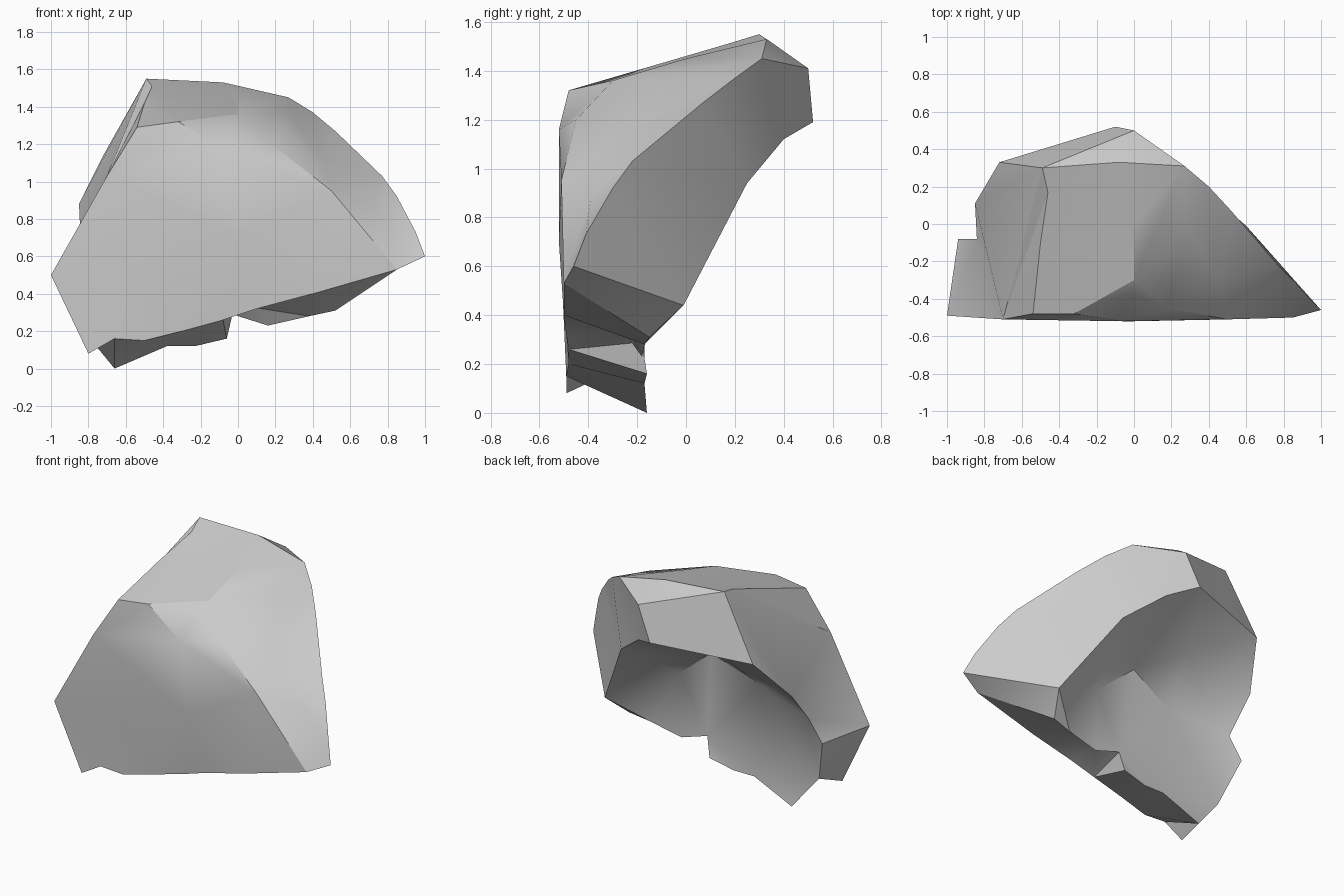
import bpy
import bmesh
from mathutils import Vector
from mathutils.geometry import delaunay_2d_cdt

default_cube = bpy.data.objects.get("Cube")
if default_cube:
    bpy.data.objects.remove(default_cube, do_unlink=True)

# Stone colour
stone = bpy.data.materials.new("grey_stone")
stone.use_nodes = True
stone.diffuse_color = (0.6, 0.6, 0.6, 1)
shader = next(n for n in stone.node_tree.nodes if n.type == "BSDF_PRINCIPLED")
shader.inputs["Base Color"].default_value = stone.diffuse_color

# Rim of the outer skin, in four stretches running around the fragment
outer_rim = {
    "side": [(1, -.46, .6), (.95, -.41, .73), (.85, -.3, .92), (.77, -.22, 1.03),
             (.52, .07, 1.27), (.4, .2, 1.37), (.27, .31, 1.45)],
    "back": [(-.08, .33, 1.53)],
    "flank": [(-.49, .3, 1.55), (-.46, .17, 1.51), (-.5, -.1, 1.42),
              (-.54, -.48, 1.29), (-.7, -.51, 1.03)],
    "base": [(-1, -.49, .5), (-.8, -.49, .08), (-.66, -.49, .16), (-.5, -.49, .15),
             (-.3, -.48, .2), (-.08, -.48, .26), (.1, -.49, .32), (.4, -.5, .4),
             (.85, -.5, .53)],
}

# Rim of the hollow, in the same four stretches
inner_rim = {
    "side": [(.6, -.01, .44), (.3, .25, .94), (.07, .4, 1.12)],
    "back": [(-.1, .52, 1.19)],
    "flank": [(-.72, .33, 1.14), (-.85, .11, .88), (-.84, -.08, .66)],
    "base": [(-.94, -.08, .52), (-.84, -.19, .22), (-.66, -.16, 0), (-.38, -.17, .12),
             (-.23, -.17, .12), (-.06, -.16, .16), (-.03, -.18, .29),
             (.16, -.18, .23), (.38, -.17, .28), (.52, -.15, .31)],
}

# Brow line across the front, bumps on the skin, and the depth of the hollow
brow = [(-.54, -.48, 1.29), (-.32, -.48, 1.32), (-.06, -.52, 1.16),
        (.5, -.51, .95), (.85, -.5, .53)]
bumps = [(0, -.3, 1.36), (.18, -.45, 1.2), (.45, -.3, 1.13), (.73, -.39, .88),
         (0, 0, 1.45), (.28, -.02, 1.36), (0, -.52, .7), (-.6, -.51, .6)]
hollow = [(-.41, -.17, .74), (.16, -.17, .66), (-.1, -.12, .88), (-.35, .1, 1),
          (-.62, -.08, .8)]

# Points of the broken edge that lie off both rims
shelf_point = (0, .5, 1.41)
notch_point = (.1, -.25, .325)

bm = bmesh.new()
made = {}


def vert(point):
    """Return the one vertex at a point, making it when needed."""
    if point not in made:
        made[point] = bm.verts.new(point)
    return made[point]


def verts_at(points):
    return [vert(p) for p in points]


def loop_of(rim):
    return [v for stretch in rim.values() for v in verts_at(stretch)]


def fan(hub, points):
    """Fill between a hub and a chain of points with triangles."""
    chain = verts_at(points)
    for a, b in zip(chain, chain[1:]):
        bm.faces.new((vert(hub), a, b))


def skin(loop, extra, crease=()):
    """Fill a rim with triangles that pass through extra points and a crease."""
    verts = list(dict.fromkeys(loop + extra))
    index = {v: i for i, v in enumerate(verts)}
    edges = [(index[a], index[b]) for a, b in zip(loop, loop[1:] + loop[:1])]
    edges += [(index[a], index[b]) for a, b in zip(crease, crease[1:])]
    flat = [Vector((v.co.x, v.co.z)) for v in verts]
    result = delaunay_2d_cdt(flat, edges, [], 1, 1e-5)
    tris, sources = result[2], result[3]
    for tri in tris:
        bm.faces.new([verts[sources[i][0]] for i in tri])


def stitch(a, b):
    """Join two open chains of vertices by the shorter diagonal each time."""
    i = j = 0
    while i < len(a) - 1 or j < len(b) - 1:
        can_a, can_b = i < len(a) - 1, j < len(b) - 1
        if can_a and can_b:
            step_a = (a[i + 1].co - b[j].co).length < (a[i].co - b[j + 1].co).length
        else:
            step_a = can_a
        if step_a:
            bm.faces.new((a[i], a[i + 1], b[j]))
            i += 1
        else:
            bm.faces.new((a[i], b[j + 1], b[j]))
            j += 1


# Outer skin and hollow
brow_verts = verts_at(brow)
skin(loop_of(outer_rim), brow_verts + verts_at(bumps), brow_verts)
skin(loop_of(inner_rim), verts_at(hollow))

# Small shelf behind the crest
flank = outer_rim["flank"]
fan(shelf_point, [outer_rim["side"][-1], outer_rim["back"][0], flank[0]])

# Sliver beside the brow
fan(flank[-1], flank[:-1])

# Flap hanging under the base
base = inner_rim["base"]
flap = base[-3]
fan(notch_point, base[-4:-1])

# Broken edge between both rims, past the shelf, sliver and flap
outer_edge = dict(outer_rim, back=[shelf_point], flank=[flank[0], flank[-1]])
inner_edge = dict(inner_rim, base=[notch_point if p == flap else p for p in base])
names = list(outer_edge)
for name, following in zip(names, names[1:] + names[:1]):
    stitch(*[verts_at(edge[name] + edge[following][:1])
             for edge in (outer_edge, inner_edge)])

bmesh.ops.recalc_face_normals(bm, faces=bm.faces)
mesh = bpy.data.meshes.new("shell_fragment")
bm.to_mesh(mesh)
bm.free()
mesh.materials.append(stone)
fragment = bpy.data.objects.new("shell_fragment", mesh)
bpy.context.collection.objects.link(fragment)

# Soft skin with sharp broken edges
bpy.ops.object.select_all(action="DESELECT")
fragment.select_set(True)
bpy.context.view_layer.objects.active = fragment
bpy.ops.object.shade_smooth_by_angle(angle=0.52)
